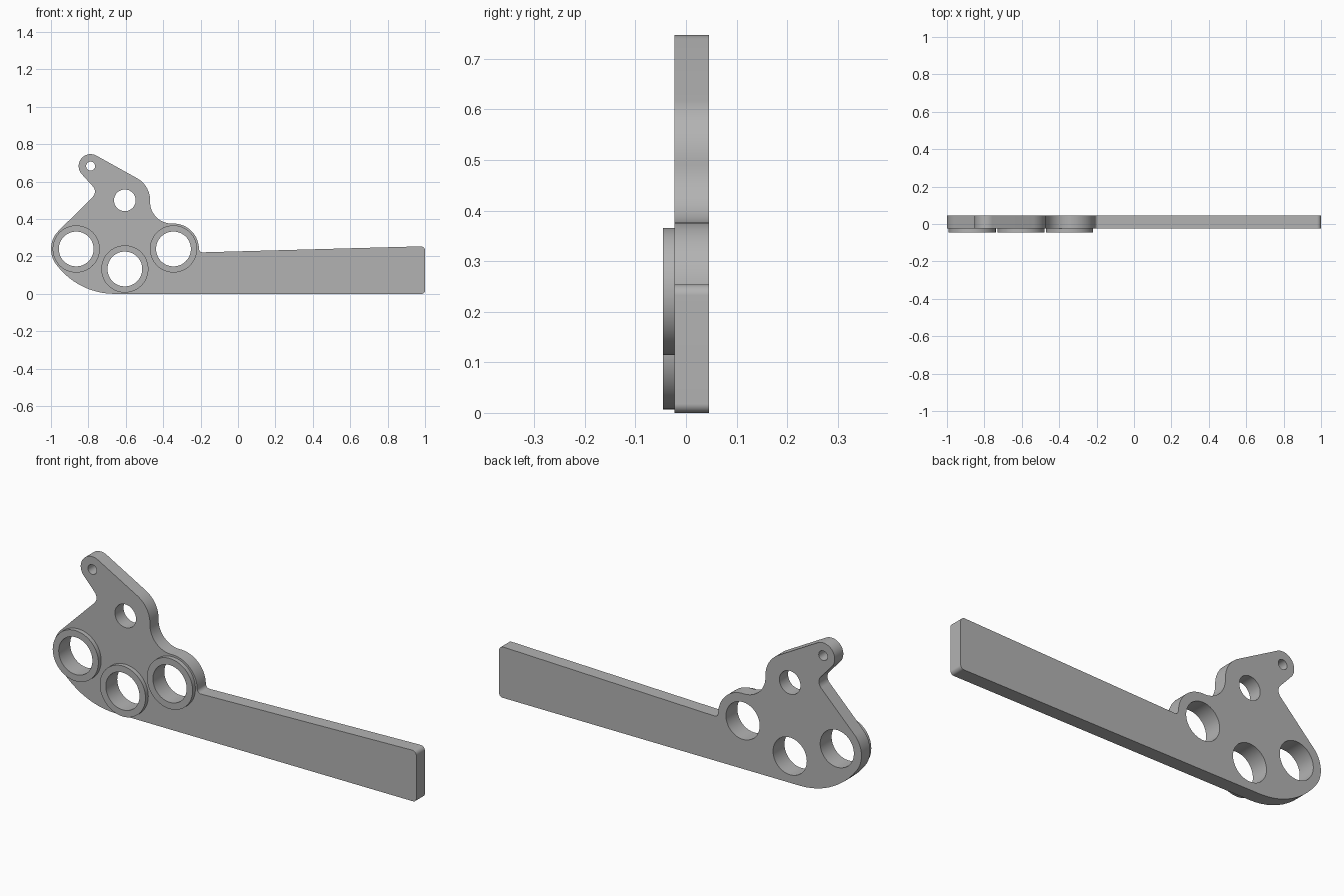
import bpy, bmesh
from math import sin, cos, radians, ceil, pi

default = bpy.data.objects.get("Cube")
if default:
    bpy.data.objects.remove(default, do_unlink=True)

GREY = (0.45, 0.45, 0.45, 1)
metal = bpy.data.materials.new("plain grey")
metal.use_nodes = True
metal.diffuse_color = GREY
metal.node_tree.nodes["Principled BSDF"].inputs["Base Color"].default_value = GREY


def arc(cx, cz, r, start, end):
    """Points along an arc, angles in degrees."""
    n = max(4, ceil(abs(end - start) / 5))
    angles = [radians(start + (end - start) * i / n) for i in range(n + 1)]
    return [(cx + r * cos(a), cz + r * sin(a)) for a in angles]


def circle(cx, cz, r):
    return arc(cx, cz, r, 0, 360)[:-1]


def slab(name, loops, front, back):
    """Outline plus hole loops, filled and extruded from front to back in y."""
    bm = bmesh.new()
    for loop in loops:
        verts = [bm.verts.new((x, front, z)) for x, z in loop]
        for a, b in zip(verts, verts[1:] + verts[:1]):
            bm.edges.new((a, b))
    bmesh.ops.triangle_fill(bm, use_beauty=True, edges=bm.edges[:])
    grown = bmesh.ops.extrude_face_region(bm, geom=bm.faces[:], use_keep_orig=True)
    moved = [v for v in grown["geom"] if isinstance(v, bmesh.types.BMVert)]
    bmesh.ops.translate(bm, verts=moved, vec=(0, back - front, 0))
    bmesh.ops.recalc_face_normals(bm, faces=bm.faces[:])
    mesh = bpy.data.meshes.new(name)
    bm.to_mesh(mesh)
    bm.free()
    mesh.materials.append(metal)
    obj = bpy.data.objects.new(name, mesh)
    bpy.context.collection.objects.link(obj)
    bpy.ops.object.select_all(action="DESELECT")
    obj.select_set(True)
    bpy.context.view_layer.objects.active = obj
    bpy.ops.object.shade_smooth_by_angle(angle=radians(30))
    return obj


LEFT, LOW, RIGHT = (-0.865, 0.24), (-0.605, 0.133), (-0.345, 0.24)
PIVOT, TIP = (-0.605, 0.5), (-0.788, 0.683)
BORE = 0.093

# Plate outline: arcs joined by straight edges, counter-clockwise
outline = []
for cx, cz, r, start, end in [
    (0.982, 0.018, 0.018, -90, 0),      # arm end, lower corner
    (0.978, 0.232, 0.022, 0, 91),       # arm end, upper corner
    (-0.189, 0.242, 0.02, 271, 180),    # inner corner at the arm
    (*RIGHT, 0.136, 2, 94),             # round lobe
    (-0.355, 0.491, 0.115, 268, 180),   # hollow below the shoulder
    (*PIVOT, 0.135, 0, 61),             # shoulder
    (*TIP, 0.064, 61, 225),             # tip of the lug
    (-0.805, 0.547, 0.04, 45, -45),     # notch under the lug
    (*LEFT, 0.135, 135, 216),           # end lobe
    (-0.66, 0.388, 0.388, 217, 270),    # sweeping underside
]:
    outline += arc(cx, cz, r, start, end)

holes = [circle(*c, BORE) for c in (LEFT, LOW, RIGHT)]
holes += [circle(*PIVOT, 0.058), circle(*TIP, 0.024)]
slab("lever_plate", [outline] + holes, -0.023, 0.045)

# Raised collars round the three large bores
for name, c in (("left_collar", LEFT), ("low_collar", LOW), ("right_collar", RIGHT)):
    slab(name, [circle(*c, 0.126), circle(*c, BORE)], -0.045, -0.023)
